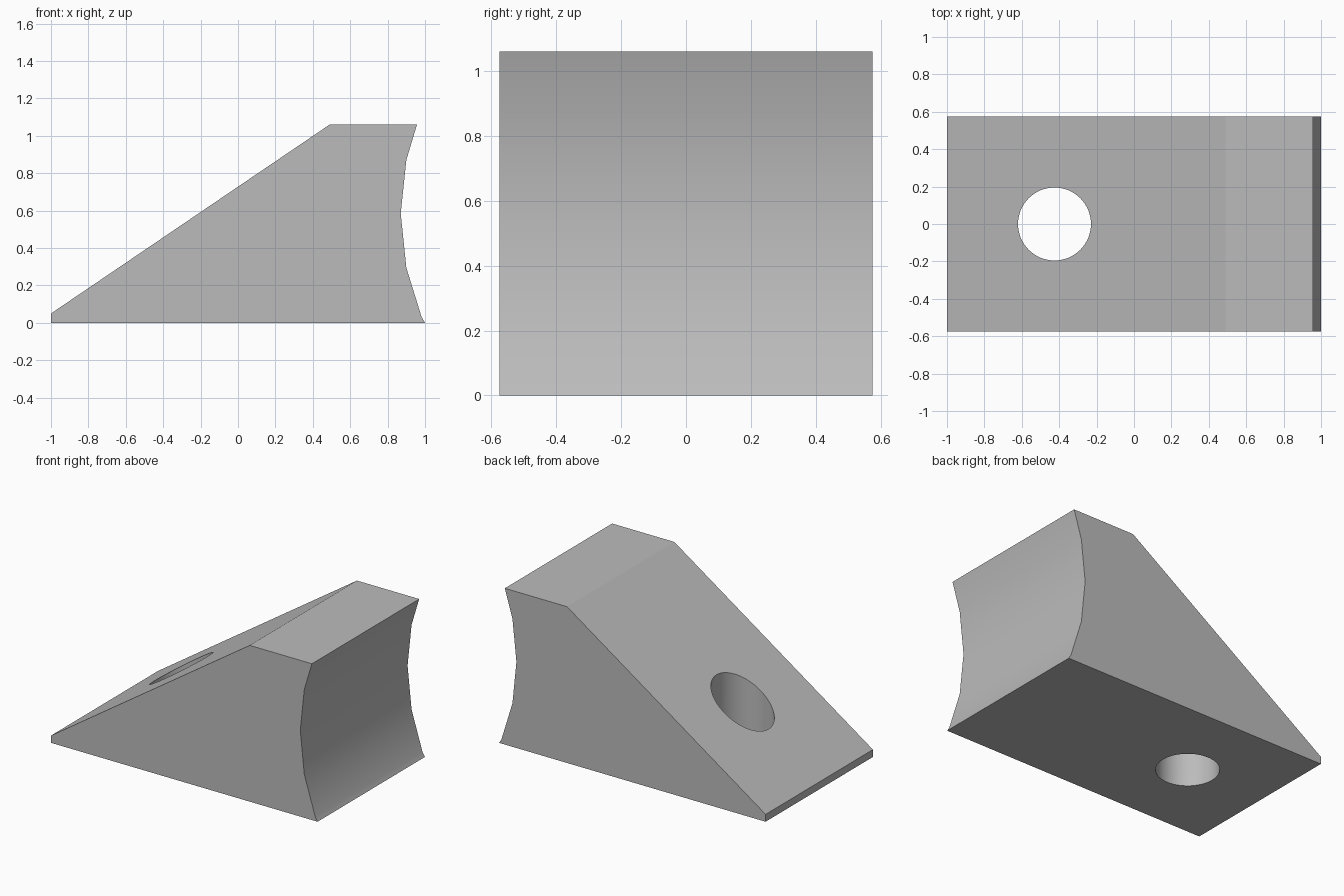
import bpy
import bmesh
import math

cube = bpy.data.objects.get("Cube")
if cube:
    bpy.data.objects.remove(cube, do_unlink=True)

HALF_WIDTH = 0.575

# Plain grey material
grey = bpy.data.materials.new("plain grey")
grey.use_nodes = True
colour = (0.5, 0.5, 0.5, 1)
grey.diffuse_color = colour
grey.node_tree.nodes["Principled BSDF"].inputs["Base Color"].default_value = colour

# Wedge side profile (x, z): thin toe, slope, flat top, hollow heel
profile = [(-1, 0), (-1, 0.05), (0.49, 1.06), (0.957, 1.06), (0.9, 0.87),
           (0.87, 0.585), (0.9, 0.295), (0.982, 0.03), (1, 0)]

bm = bmesh.new()
side = bm.faces.new([bm.verts.new((x, -HALF_WIDTH, z)) for x, z in profile])
extruded = bmesh.ops.extrude_face_region(bm, geom=[side], use_keep_orig=True)
far_verts = [v for v in extruded["geom"] if isinstance(v, bmesh.types.BMVert)]
bmesh.ops.translate(bm, verts=far_verts, vec=(0, 2 * HALF_WIDTH, 0))
bmesh.ops.recalc_face_normals(bm, faces=bm.faces[:])
mesh = bpy.data.meshes.new("wedge_block")
bm.to_mesh(mesh)
bm.free()
mesh.materials.append(grey)
wedge = bpy.data.objects.new("wedge_block", mesh)
bpy.context.collection.objects.link(wedge)

# Vertical bolt hole through the slope
bpy.ops.mesh.primitive_cylinder_add(vertices=64, radius=0.195, depth=3,
                                    location=(-0.425, 0, 0.5))
cutter = bpy.context.object
cutter.name = "hole_cutter"
cutter.data.materials.append(grey)
cutter.hide_render = True
hole = wedge.modifiers.new("bolt_hole", "BOOLEAN")
hole.operation = "DIFFERENCE"
hole.solver = "EXACT"
hole.object = cutter

# Apply the cut, then smooth the hole wall and hollow heel
bpy.ops.object.select_all(action="DESELECT")
wedge.select_set(True)
bpy.context.view_layer.objects.active = wedge
bpy.ops.object.modifier_apply(modifier=hole.name)
bpy.data.objects.remove(cutter, do_unlink=True)
bpy.ops.object.shade_smooth_by_angle(angle=math.radians(28))
